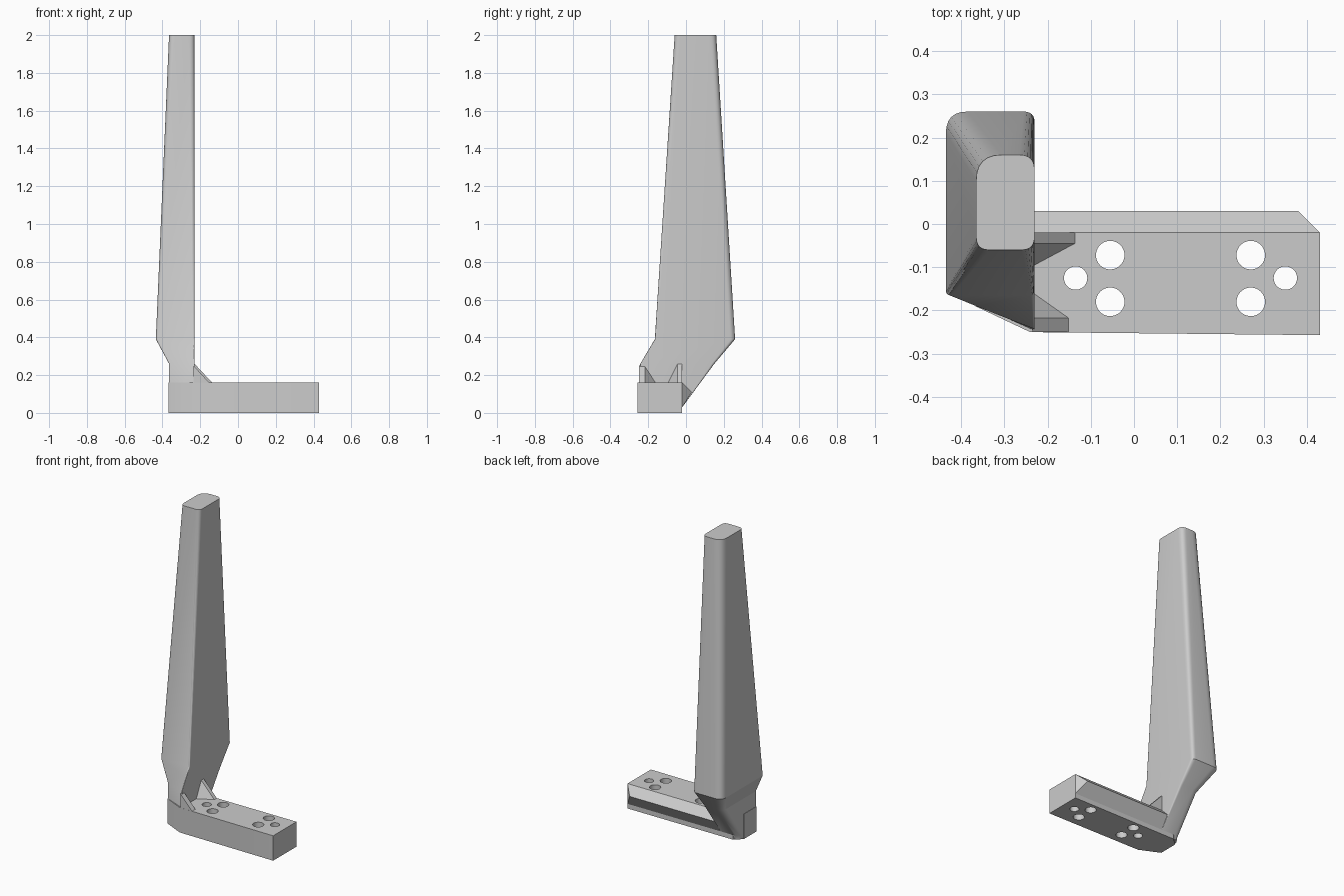
import bpy, bmesh, math
from mathutils import Vector

if "Cube" in bpy.data.objects:
    bpy.data.objects.remove(bpy.data.objects["Cube"])


def finish(name, bm, smooth=False):
    bmesh.ops.recalc_face_normals(bm, faces=bm.faces)
    me = bpy.data.meshes.new(name)
    bm.to_mesh(me)
    bm.free()
    ob = bpy.data.objects.new(name, me)
    bpy.context.collection.objects.link(ob)
    if smooth:
        bpy.ops.object.select_all(action='DESELECT')
        bpy.context.view_layer.objects.active = ob
        ob.select_set(True)
        bpy.ops.object.shade_smooth_by_angle(angle=math.radians(25))
    return ob


def loft(name, sections, smooth=False):
    bm = bmesh.new()
    rings = [[bm.verts.new(p) for p in s] for s in sections]
    for a, b in zip(rings, rings[1:]):
        for i in range(len(a)):
            j = (i + 1) % len(a)
            bm.faces.new((a[i], a[j], b[j], b[i]))
    bm.faces.new(rings[0])
    bm.faces.new(rings[-1])
    return finish(name, bm, smooth)


def hull(name, points):
    bm = bmesh.new()
    for p in points:
        bm.verts.new(p)
    bmesh.ops.convex_hull(bm, input=bm.verts)
    bmesh.ops.dissolve_limit(bm, angle_limit=0.01, verts=bm.verts, edges=bm.edges)
    return finish(name, bm)


def rounded(z, corners, radii, n=6):
    # corner arcs drawn as quadratic curves, distance r along each edge
    out = []
    for i, r in enumerate(radii):
        p, c, q = (Vector(corners[(i + k) % 4]) for k in (-1, 0, 1))
        a, b = c + (p - c).normalized() * r, c + (q - c).normalized() * r
        for k in range(n + 1):
            t = k / n
            v = a * (1 - t) ** 2 + c * 2 * t * (1 - t) + b * t * t
            out.append((v.x, v.y, z))
    return out


# Tapered post: corners run front-left, front-right, back-right, back-left
R = -0.23
loft("post", [
    rounded(0.005, [(-.365, -.19), (R, -.25), (R, -.025), (-.365, -.025)], (.003, .003, .003, .04)),
    rounded(0.03, [(-.365, -.19), (R, -.25), (R, -.02), (-.365, -.02)], (.003, .003, .003, .04)),
    rounded(0.26, [(-.365, -.19), (R, -.243), (R, .15), (-.365, .15)], (.003, .003, .015, .04)),
    rounded(0.39, [(-.435, -.165), (R, -.165), (R, .26), (-.435, .26)], (.012, .008, .025, .05)),
    rounded(2.0, [(-.365, -.06), (R, -.06), (R, .16), (-.365, .16)], (.03, .03, .035, .06)),
], smooth=True)

# Base plate with clipped outer corners
plan = [(-.367, -.19), (-.24, -.25), (.43, -.257), (.43, -.02), (-.32, -.02), (-.367, -.065)]
base = loft("base_plate", [[(x, y, z) for x, y in plan] for z in (0, .16)])

# Bolt holes
holes = [(-.135, -.125, .027), (.35, -.125, .027)]
holes += [(x, y, .033) for x in (-.055, .27) for y in (-.072, -.18)]
bm = bmesh.new()
for x, y, r in holes:
    ret = bmesh.ops.create_cone(bm, cap_ends=True, segments=40, radius1=r, radius2=r, depth=.5)
    bmesh.ops.translate(bm, verts=ret["verts"], vec=(x, y, .08))
cutter = finish("hole_cutter", bm)
cutter.hide_render = True
mod = base.modifiers.new("holes", 'BOOLEAN')
mod.operation = 'DIFFERENCE'
mod.solver = 'EXACT'
mod.object = cutter
bpy.ops.object.select_all(action='DESELECT')
bpy.context.view_layer.objects.active = base
base.select_set(True)
bpy.ops.object.modifier_apply(modifier="holes")
bpy.data.objects.remove(cutter)
bpy.ops.object.shade_smooth_by_angle(angle=math.radians(25))

# Ridge along the back of the base
hull("back_ridge", [(-.29, -.02, .16), (-.29, -.02, .03), (-.29, .03, .11),
                    (.43, -.02, .16), (.43, -.02, .03), (.38, .03, .11)])

# Gusset ribs joining post and base
for name, outer, inner, foot, top, tip in (
        ("back_rib", -.02, -.045, -.10, .26, -.135),
        ("front_rib", -.25, -.217, -.155, .245, -.15)):
    hull(name, [(R - .005, y, z) for y in (outer, inner) for z in (.155, top + .005)]
         + [(R - .005, foot, .155), (tip, outer, .158), (tip, inner, .158)])
